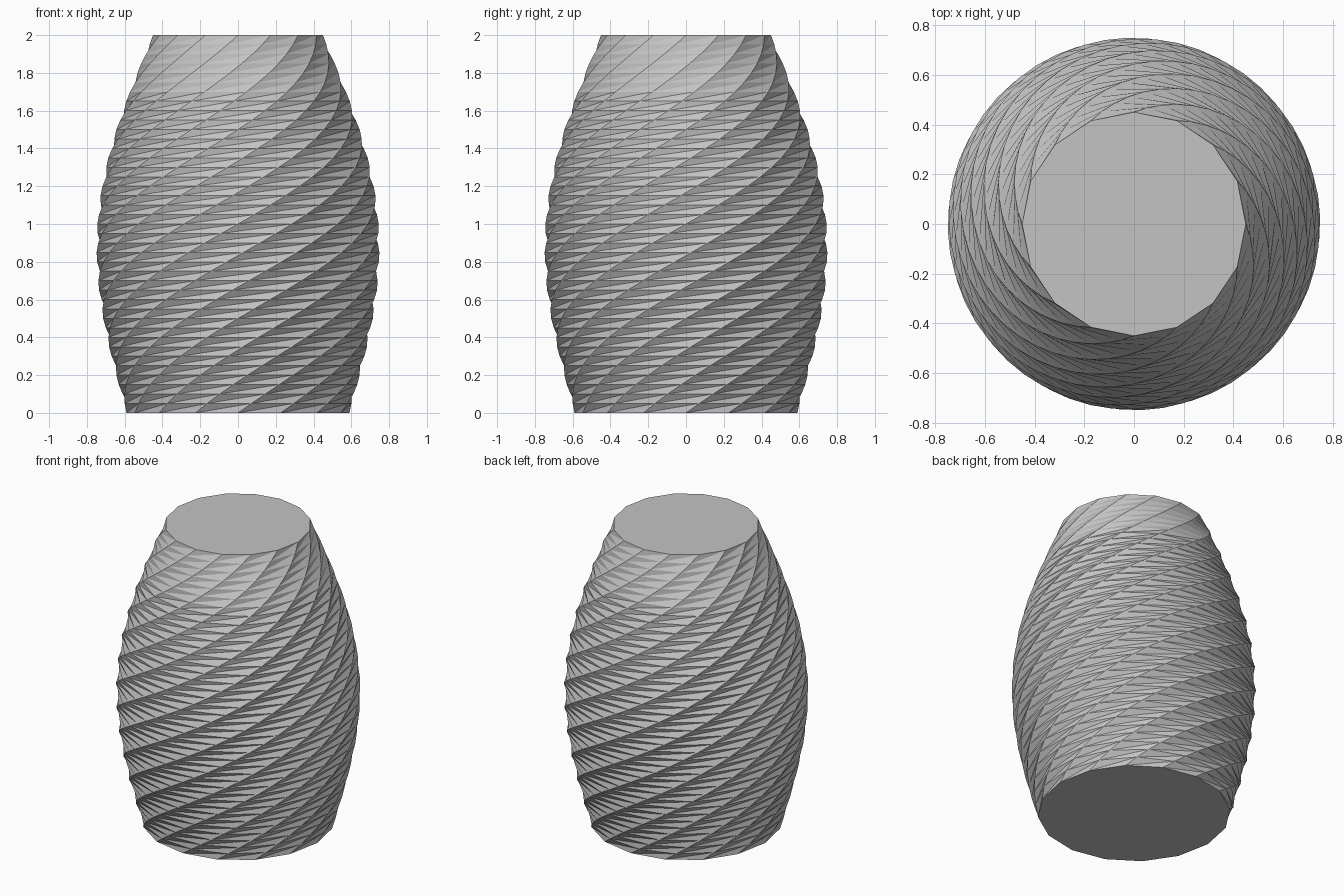
import bpy
import bmesh
from math import pi, sin, cos, radians

SIDES = 16
LAYERS = 40
HEIGHT = 2.0
TWIST = radians(270)

cube = bpy.data.objects.get("Cube")
if cube:
    bpy.data.objects.remove(cube, do_unlink=True)


def make_material(name, colour):
    mat = bpy.data.materials.new(name)
    mat.use_nodes = True
    mat.diffuse_color = colour
    mat.node_tree.nodes["Principled BSDF"].inputs["Base Color"].default_value = colour
    return mat


def radius(t):
    # tapered barrel profile: wider base, narrower rim, swollen middle
    return 0.59 + (0.45 - 0.59) * t + 0.225 * sin(pi * t)


def ring(bm, t):
    r = radius(t)
    angles = [2 * pi * i / SIDES + TWIST * t for i in range(SIDES)]
    return [bm.verts.new((r * cos(a), r * sin(a), HEIGHT * t)) for a in angles]


# Twisted body: stacked polygon rings, each turned a little further
bm = bmesh.new()
rings = [ring(bm, k / LAYERS) for k in range(LAYERS + 1)]
for low, high in zip(rings, rings[1:]):
    for i in range(SIDES):
        j = (i + 1) % SIDES
        # split every cell along its long diagonal, giving pleated facets
        bm.faces.new((low[i], low[j], high[j]))
        bm.faces.new((low[i], high[j], high[i]))

# Flat closed base and top
bm.faces.new(rings[0][::-1])
bm.faces.new(rings[-1])

mesh = bpy.data.meshes.new("twisted_vase")
bm.to_mesh(mesh)
bm.free()
mesh.materials.append(make_material("plain grey", (0.55, 0.55, 0.55, 1.0)))
vase = bpy.data.objects.new("twisted_vase", mesh)
bpy.context.collection.objects.link(vase)
